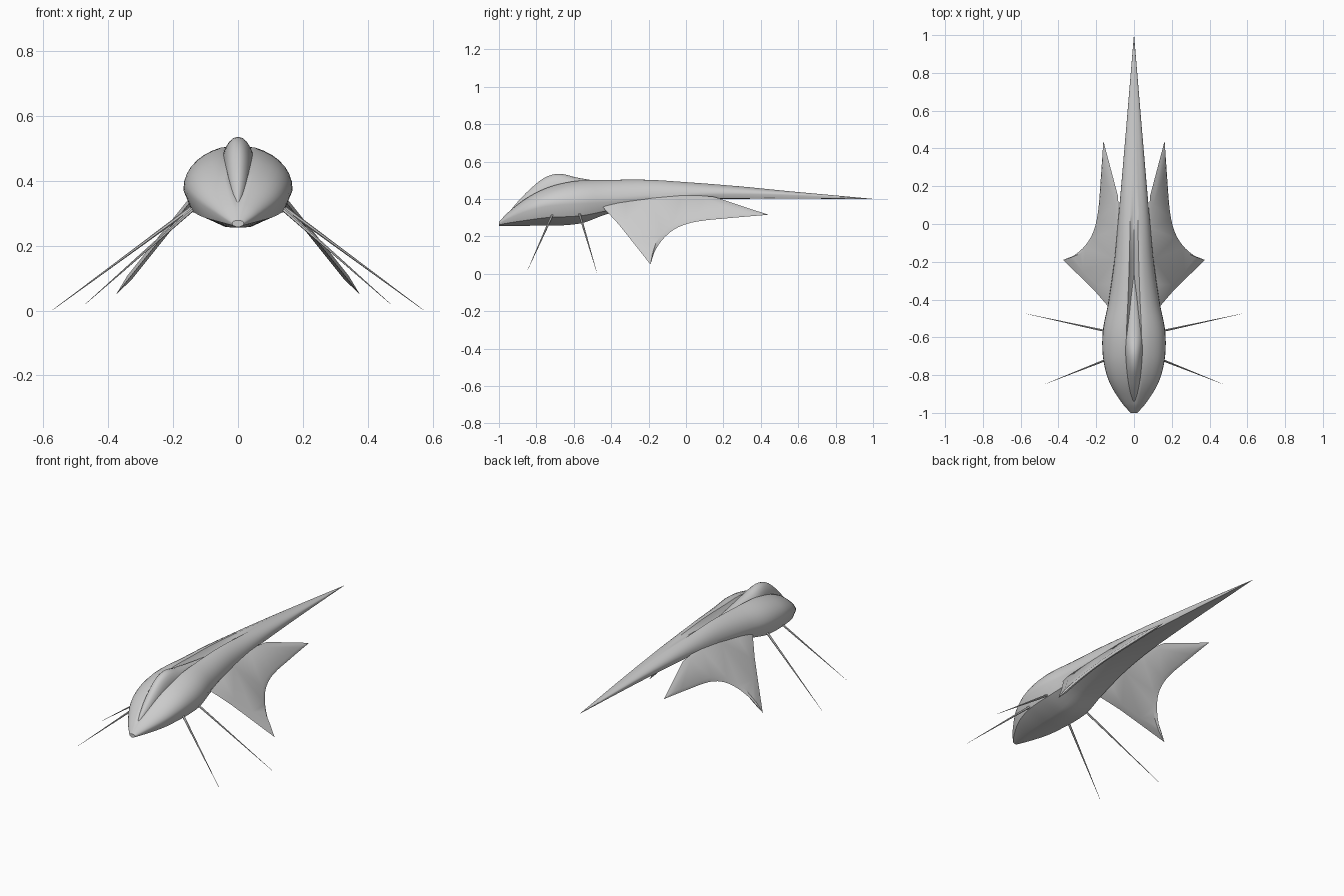
import bpy, bmesh, math
from mathutils import Vector

cube = bpy.data.objects.get("Cube")
if cube:
    bpy.data.objects.remove(cube, do_unlink=True)


def finish(name, bm, angle=40):
    bmesh.ops.remove_doubles(bm, verts=bm.verts, dist=0.0002)
    bmesh.ops.recalc_face_normals(bm, faces=bm.faces)
    mesh = bpy.data.meshes.new(name)
    bm.to_mesh(mesh)
    bm.free()
    obj = bpy.data.objects.new(name, mesh)
    bpy.context.collection.objects.link(obj)
    bpy.ops.object.select_all(action='DESELECT')
    obj.select_set(True)
    bpy.context.view_layer.objects.active = obj
    bpy.ops.object.shade_smooth_by_angle(angle=math.radians(angle))
    return obj


def refine(rows, steps):
    """Smooth curve through rows of numbers, without overshoot at the ends."""
    out = []
    for i in range(len(rows) - 1):
        p1, p2 = rows[i], rows[i + 1]
        p0, p3 = rows[max(i - 1, 0)], rows[min(i + 2, len(rows) - 1)]

        def slope(a, b):
            return (p2[0] - p1[0]) / max(b[0] - a[0], 1e-6)

        for s in range(steps):
            t = s / steps
            h = (2*t**3 - 3*t**2 + 1, t**3 - 2*t**2 + t, 3*t**2 - 2*t**3, t**3 - t**2)
            out.append([h[0]*b + h[1]*(c - a)*slope(p0, p2) + h[2]*c + h[3]*(d - b)*slope(p1, p3)
                        for a, b, c, d in zip(p0, p1, p2, p3)])
    return out + [list(rows[-1])]


def loft(name, stations, section, angle=40):
    """Skin half sections, mirrored across x, along y."""
    bm = bmesh.new()
    rings = []
    for row in stations:
        half = section(*row[1:])
        ring = half + [(-x, z) for x, z in reversed(half[1:-1])]
        rings.append([bm.verts.new((x, row[0], z)) for x, z in ring])
    n = len(rings[0])
    for a, b in zip(rings, rings[1:]):
        for i in range(n):
            bm.faces.new((a[i], a[(i + 1) % n], b[(i + 1) % n], b[i]))
    bm.faces.new(rings[0])
    bm.faces.new(rings[-1])
    return finish(name, bm, angle)


# Hull: twin-lobed back, creased flanks and a flat belly
def hull_section(w, top, mid, low, bottom, dip):
    up = top - mid
    upper = [(0, top - dip), (.12 * w, top - .7 * dip), (.24 * w, top - .15 * dip)]
    for k in range(8):
        a = math.radians(70 - 10 * k)
        upper.append((w * math.cos(a), mid + up * math.sin(a) ** .9 if a > 0.01 else mid))
    return upper + [(.84 * w, low), (.25 * w, bottom), (0, bottom)]


# y, half width, top, widest height, chine height, bottom, groove depth
hull = [
    (-1.0, .018, .278, .268, .262, .257, 0),
    (-.95, .062, .33, .295, .272, .256, .002),
    (-.85, .125, .41, .335, .287, .257, .025),
    (-.75, .157, .463, .36, .30, .258, .045),
    (-.65, .168, .493, .37, .305, .26, .05),
    (-.55, .163, .507, .375, .312, .273, .05),
    (-.42, .137, .509, .383, .338, .32, .045),
    (-.2, .105, .508, .40, .377, .368, .035),
    (0, .086, .492, .415, .398, .393, .012),
    (.2, .068, .475, .425, .403, .40, 0),
    (.55, .038, .442, .422, .404, .402, 0),
    (1.0, .0006, .401, .4005, .4, .4, 0),
]
loft("hull", refine(hull, 4), hull_section)


# Canopy: narrow teardrop nested between the lobes
def canopy_section(w, top, base):
    return [(w * math.sin(a), base + (top - base) * (.5 + .5 * math.cos(a)))
            for a in (math.pi * k / 10 for k in range(11))]


canopy = [
    (-.95, .003, .325, .30), (-.9, .02, .385, .31), (-.84, .032, .447, .33),
    (-.76, .041, .512, .35), (-.68, .047, .535, .37), (-.58, .052, .514, .38),
    (-.45, .036, .493, .40), (-.27, .003, .472, .45),
]
loft("canopy", refine(canopy, 4), canopy_section)

# Swept fins: canted blades with a scalloped trailing edge, as (y, z)
trailing = refine([(-.19, .05), (-.165, .125), (-.11, .20), (-.04, .25),
                   (.06, .28), (.22, .297), (.44, .316)], 3)
leading = [(-.45, .362), (-.36, .265), (-.275, .158)]
root = [(.15, .412), (.0, .425), (-.2, .41), (-.36, .40)]
outline = trailing + root + leading


def on_cant(y, z, offset=0):
    return Vector((.163 + (.315 - z) * .8 + offset * .78, y, z + offset * .62))


def fin(name, side):
    bm = bmesh.new()
    rim = [bm.verts.new(on_cant(*p)) for p in outline]
    n = len(rim)
    for offset in (.009, -.009):
        # Inset ring drawn toward the fin body gives thin edges
        inner = []
        for y, z in outline:
            inner.append(bm.verts.new(on_cant(y + (-.13 - y) * .17, z + (.345 - z) * .17, offset)))
        for i in range(n):
            j = (i + 1) % n
            bm.faces.new((rim[i], rim[j], inner[j], inner[i]))
        bm.faces.new(inner)
    bmesh.ops.triangulate(bm, faces=[f for f in bm.faces if len(f.verts) > 4])
    for v in bm.verts:
        v.co.x *= side
    finish(name, bm, 30)


# Spines: long tapering needles under the hull
def spine(name, base, tip, radius=.007):
    base, tip = Vector(base), Vector(tip)
    axis = tip - base
    bm = bmesh.new()
    bmesh.ops.create_cone(bm, cap_ends=True, segments=6, radius1=radius,
                          radius2=.0005, depth=axis.length)
    turn = axis.to_track_quat('Z', 'Y')
    for v in bm.verts:
        v.co = turn @ v.co + (base + tip) / 2
    finish(name, bm)


for label, side in (("left", 1), ("right", -1)):
    fin(label + "_fin", side)
    spine(label + "_front_spine", (side * .125, -.71, .325), (side * .47, -.847, .02))
    spine(label + "_rear_spine", (side * .125, -.572, .33), (side * .572, -.475, .001))
